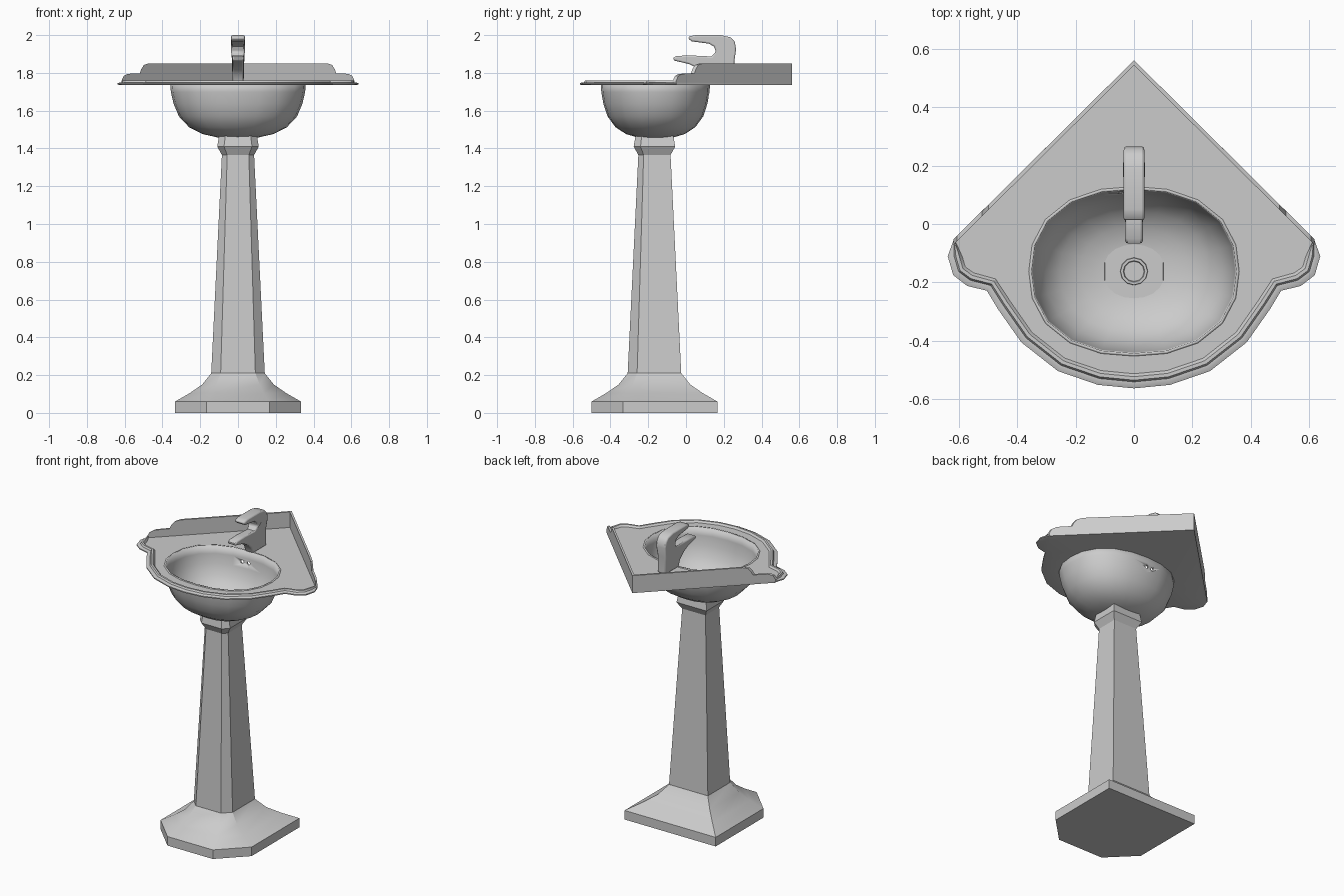
import bpy, bmesh, math
from mathutils import Vector

if "Cube" in bpy.data.objects:
    bpy.data.objects.remove(bpy.data.objects["Cube"])

porcelain = bpy.data.materials.new("porcelain_grey")
porcelain.use_nodes = True
GREY = (0.6, 0.6, 0.6, 1)
porcelain.diffuse_color = GREY
porcelain.node_tree.nodes["Principled BSDF"].inputs["Base Color"].default_value = GREY

CY = -0.167            # pedestal and bowl axis
DECK, UNDER = 1.748, 1.735


def finish(bm, name, angle=35):
    bmesh.ops.recalc_face_normals(bm, faces=bm.faces)
    mesh = bpy.data.meshes.new(name)
    bm.to_mesh(mesh)
    bm.free()
    obj = bpy.data.objects.new(name, mesh)
    bpy.context.collection.objects.link(obj)
    mesh.materials.append(porcelain)
    bpy.ops.object.select_all(action='DESELECT')
    obj.select_set(True)
    bpy.context.view_layer.objects.active = obj
    bpy.ops.object.shade_smooth_by_angle(angle=math.radians(angle))
    return obj


def ring(bm, points, z):
    return [bm.verts.new((x, y, z)) for x, y in points]


def bridge(bm, a, b):
    n = len(a)
    for i in range(n):
        bm.faces.new((a[i], a[(i + 1) % n], b[(i + 1) % n], b[i]))


def fill_between(bm, outer, inner):
    edges = []
    for loop in (outer, inner):
        for i, v in enumerate(loop):
            w = loop[(i + 1) % len(loop)]
            edges.append(bm.edges.get((v, w)) or bm.edges.new((v, w)))
    bmesh.ops.triangle_fill(bm, edges=edges, use_beauty=True)


# Pedestal: square section with the two front corners cut off
def section(h, c):
    pts = [(h, h), (-h, h), (-h, c - h), (c - h, -h), (h - c, -h), (h, c - h)]
    return [(x, y + CY) for x, y in pts]


def stacked(name, levels, angle):
    bm = bmesh.new()
    rings = [ring(bm, section(h, c), z) for h, c, z in levels]
    for a, b in zip(rings, rings[1:]):
        bridge(bm, a, b)
    bm.faces.new(rings[0])
    bm.faces.new(rings[-1])
    return finish(bm, name, angle)


stacked("pedestal_foot", [(.333, .167, 0), (.333, .167, .06), (.255, .12, .105),
                          (.19, .075, .15), (.142, .05, .21)], 30)
stacked("pedestal_column", [(.142, .05, .205), (.085, .028, 1.37)], 20)
stacked("pedestal_capital", [(.085, .028, 1.365), (.11, .036, 1.41), (.1, .033, 1.468)], 20)


# Bowl: squarish oval rings shrinking to the drain
def oval(f, n=20, drain=.045):
    pts = []
    for i in range(n):
        t = 2 * math.pi * i / n
        c, s = math.cos(t), math.sin(t)
        k = (abs(c) ** 2.3 + abs(s) ** 2.3) ** (-1 / 2.3)
        pts.append((c * (k * .35 * f + drain * (1 - f)),
                    s * (k * .28 * f + drain * (1 - f)) - .162))
    return pts


bm = bmesh.new()
rings = [ring(bm, oval(f), z) for f, z in
         [(1, DECK + .004), (.985, 1.7), (.94, 1.64), (.85, 1.575), (.68, 1.52),
          (.45, 1.485), (.2, 1.468), (0, 1.464)]]
for a, b in zip(rings, rings[1:]):
    bridge(bm, a, b)
bm.faces.new(rings[-1])
bowl = finish(bm, "bowl", 60)
shell = bowl.modifiers.new("thickness", 'SOLIDIFY')
shell.thickness = .01
shell.offset = 1

# Overflow holes through the back of the bowl
bm = bmesh.new()
for x in (-.045, 0, .045):
    part = bmesh.ops.create_cone(bm, cap_ends=True, segments=10, radius1=.011,
                                 radius2=.011, depth=.16)["verts"]
    for v in part:
        v.co = Vector((v.co.x + x, v.co.z + .1, v.co.y + 1.675))
cutter = finish(bm, "overflow_cutter")
cutter.hide_render = True
cutter.hide_set(True)
cutter.display_type = 'WIRE'
cut = bowl.modifiers.new("overflow_holes", 'BOOLEAN')
cut.operation = 'DIFFERENCE'
cut.object = cutter

# Drain ring
bm = bmesh.new()
rings = []
for r, z in [(.048, 1.464), (.046, 1.476), (.037, 1.476), (.034, 1.467)]:
    rings.append(ring(bm, [(r * math.cos(i * math.pi / 6), r * math.sin(i * math.pi / 6) - .162)
                           for i in range(12)], z))
for a, b in zip(rings, rings[1:]):
    bridge(bm, a, b)
bm.faces.new(rings[-1])
finish(bm, "drain", 30)

# Basin top: right-hand outline from the back corner to the front, then mirrored
half = [(.615, -.05), (.637, -.11), (.618, -.175), (.57, -.212), (.503, -.228),
        (.466, -.29), (.385, -.405), (.26, -.503), (.123, -.55)]
outline = [(0, .56)] + half + [(0, -.562)] + [(-x, y) for x, y in reversed(half)]


def inset(d):
    res, n = [], len(outline)
    for i, p in enumerate(outline):
        p = Vector(p)
        if p.y > -.06:                      # the wall sides keep their edge
            res.append(tuple(p))
            continue
        a = (p - Vector(outline[i - 1])).normalized()
        b = (Vector(outline[(i + 1) % n]) - p).normalized()
        m = Vector((a.y + b.y, -a.x - b.x)).normalized()
        res.append(tuple(p + m * d))
    return res


bm = bmesh.new()
rings = [ring(bm, inset(d), z) for d, z in
         [(.012, UNDER), (0, 1.738), (0, 1.745), (.012, 1.75), (.022, 1.75),
          (.028, 1.76), (.04, 1.76), (.05, DECK)]]
for a, b in zip(rings, rings[1:]):
    bridge(bm, a, b)
fill_between(bm, rings[-1], ring(bm, oval(1), DECK))
fill_between(bm, rings[0], ring(bm, oval(1), UNDER))
finish(bm, "basin_top", 30)

# Stepped splash panels along both wall sides
profile = [(0, UNDER), (0, 1.85), (.475, 1.85), (.498, 1.842), (.512, 1.82), (.52, 1.797),
           (.585, 1.795), (.606, 1.783), (.618, 1.755), (.615, UNDER)]
for side, name in ((1, "left_splash"), (-1, "right_splash")):
    bm = bmesh.new()
    back, front = ([bm.verts.new((side * x, .56 - x * .992 - d, z)) for x, z in profile]
                   for d in (0, .018))
    bridge(bm, back, front)
    bm.faces.new(back)
    bm.faces.new(front)
    finish(bm, name, 30)

# Tap: side profile of body, lever and spout, extruded across
tap = [(.255, DECK), (.256, 1.86), (.265, 1.925), (.258, 1.965), (.235, 1.988), (.185, 2),
       (.05, 2), (.018, 1.993), (.01, 1.983), (.03, 1.967), (.12, 1.955), (.148, 1.94),
       (.158, 1.912), (.135, 1.887), (.03, 1.892), (-.05, 1.89), (-.066, 1.88),
       (-.066, 1.866), (.015, 1.847), (.06, 1.825), (.1, 1.79), (.115, DECK)]
bm = bmesh.new()
sides = []
for s in (-1, 1):
    sides.append([bm.verts.new((s * (.036 if z > 1.9 else .03), y, z)) for y, z in tap])
bridge(bm, *sides)
for loop in sides:
    bm.faces.new(loop)
faucet = finish(bm, "tap", 40)
soft = faucet.modifiers.new("soft_edges", 'BEVEL')
soft.width = .008
soft.segments = 2
soft.limit_method = 'ANGLE'
soft.angle_limit = math.radians(60)
